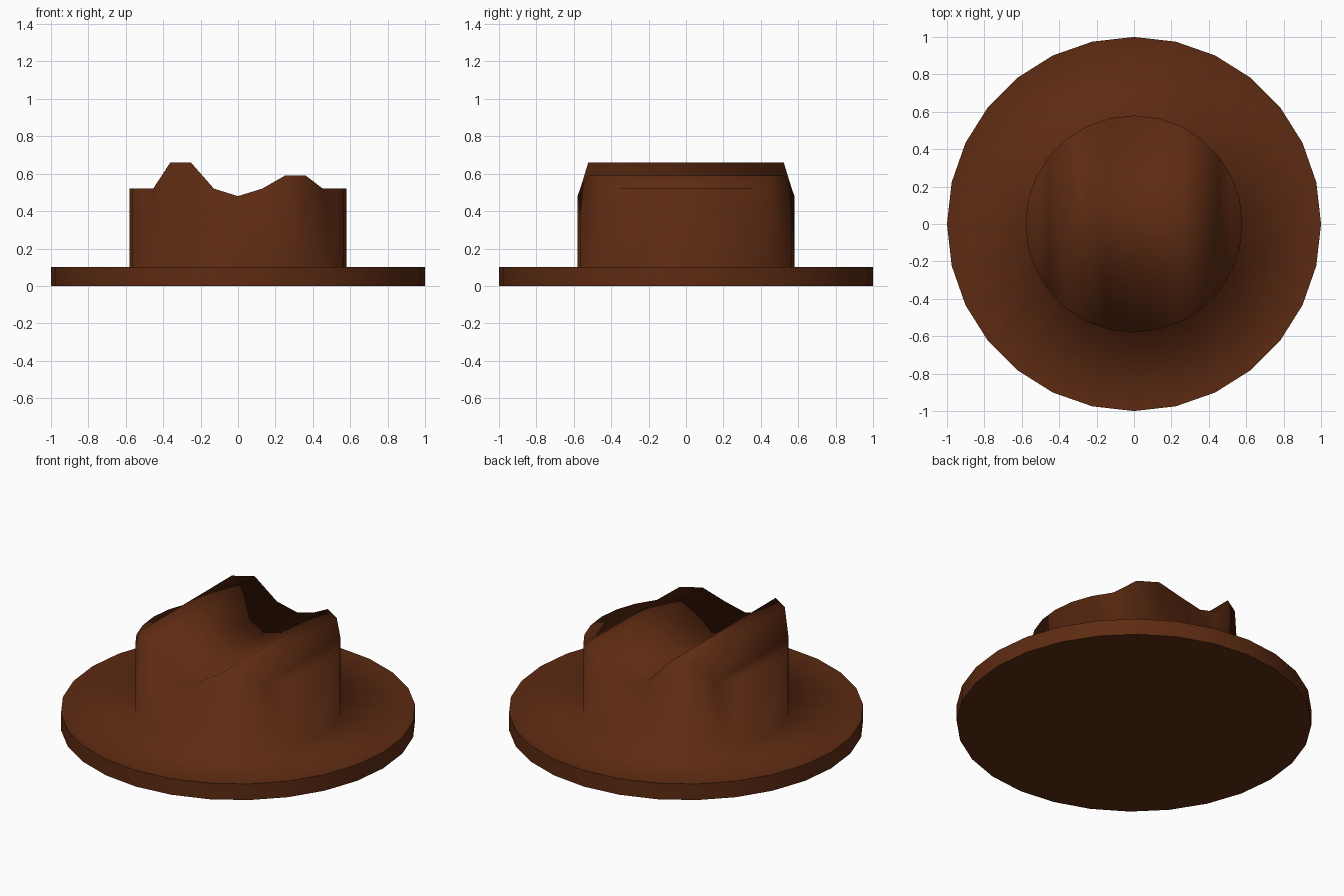
import bpy
import bmesh
from math import sin, cos, pi

if "Cube" in bpy.data.objects:
    bpy.data.objects.remove(bpy.data.objects["Cube"])

N = 28            # sides of brim and crown
BRIM_R, BRIM_H = 1.0, 0.10
CROWN_R = 0.58

# crown height per column, from left (-x) to right (+x): two ridges and a dip
HEIGHTS = [.52, .52, .52, .52, .66, .66, .52, .48, .52, .59, .59, .52, .52, .52, .52]


def column(i):
    """Column -7..7 across x that ring vertex i belongs to."""
    j = i if i <= N // 2 else i - N
    if j > 7:
        j = 14 - j
    elif j < -7:
        j = -14 - j
    return j


def ring(bm, r, height):
    return [bm.verts.new((r * sin(2 * pi * i / N), r * cos(2 * pi * i / N), height(i)))
            for i in range(N)]


def bridge(bm, a, b):
    for i in range(N):
        k = (i + 1) % N
        bm.faces.new((a[i], a[k], b[k], b[i]))


bm = bmesh.new()

# brim and crown wall
under = ring(bm, BRIM_R, lambda i: 0)
edge = ring(bm, BRIM_R, lambda i: BRIM_H)
base = ring(bm, CROWN_R, lambda i: BRIM_H)
top = ring(bm, CROWN_R, lambda i: HEIGHTS[column(i) + 7])
bm.faces.new(under)
for a, b in ((under, edge), (edge, base), (base, top)):
    bridge(bm, a, b)

# creased crown top: strips running front to back
for j in range(-7, 7):
    loop = [top[j % N], top[(j + 1) % N], top[(14 - j - 1) % N], top[(14 - j) % N]]
    bm.faces.new(list(dict.fromkeys(loop)))

bmesh.ops.recalc_face_normals(bm, faces=bm.faces)

# smooth felt, with crisp brim edges
for f in bm.faces:
    f.smooth = True
for r in (under, edge):
    for i in range(N):
        bm.edges.get((r[i], r[(i + 1) % N])).smooth = False

mesh = bpy.data.meshes.new("hat")
bm.to_mesh(mesh)
bm.free()
hat = bpy.data.objects.new("hat", mesh)
bpy.context.collection.objects.link(hat)

# brown felt
felt = bpy.data.materials.new("brown_felt")
felt.diffuse_color = (0.11, 0.024, 0.006, 1)
felt.use_nodes = True
felt.node_tree.nodes["Principled BSDF"].inputs["Base Color"].default_value = felt.diffuse_color
mesh.materials.append(felt)
